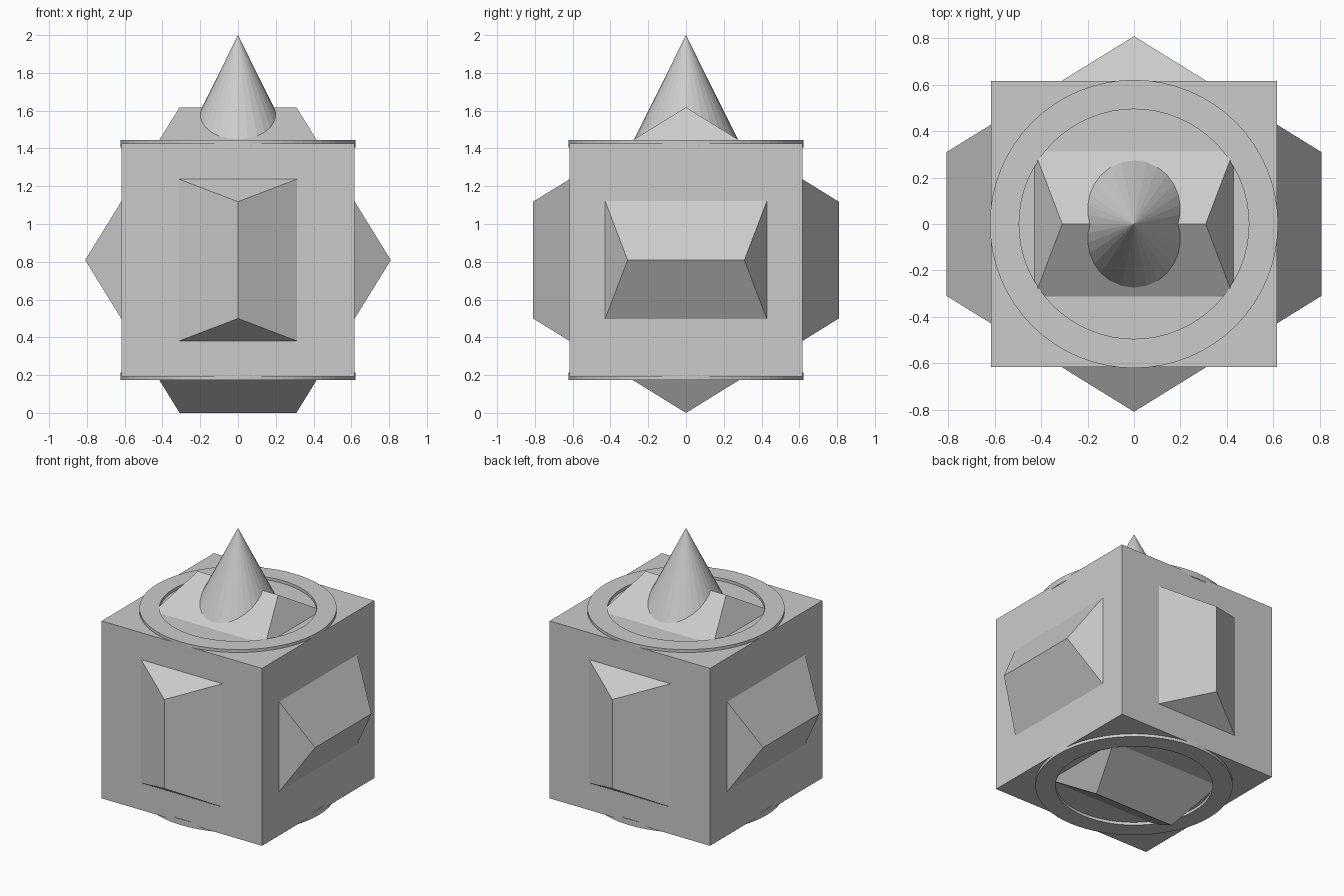
import bpy
import bmesh
from itertools import product
from math import radians, sqrt
from mathutils import Vector

if "Cube" in bpy.data.objects:
    bpy.data.objects.remove(bpy.data.objects["Cube"], do_unlink=True)

PHI = (1 + sqrt(5)) / 2
A = 0.5                      # half edge of the cube inscribed in the dodecahedron
CENTRE = A * PHI             # height of the body centre
HALF = 0.616                 # half side of the block
RIM = 0.02                   # how far the rings stand proud

grey = bpy.data.materials.new("plain grey")
grey.use_nodes = True
colour = (0.6, 0.6, 0.6, 1)
grey.diffuse_color = colour
grey.node_tree.nodes["Principled BSDF"].inputs["Base Color"].default_value = colour


def add_object(name, bm, z):
    bmesh.ops.recalc_face_normals(bm, faces=bm.faces[:])
    mesh = bpy.data.meshes.new(name)
    bm.to_mesh(mesh)
    bm.free()
    mesh.materials.append(grey)
    obj = bpy.data.objects.new(name, mesh)
    obj.location.z = z
    bpy.context.collection.objects.link(obj)
    return obj


# Central block
bm = bmesh.new()
bmesh.ops.create_cube(bm, size=2 * HALF)
add_object("block", bm, CENTRE)

# Dodecahedron whose ridges break through the six block faces
bm = bmesh.new()
for signs in product((-A, A), repeat=3):
    bm.verts.new(signs)
for s, t in product((-A, A), repeat=2):
    ridge = Vector((s / PHI, 0, t * PHI))
    for point in (ridge, ridge.zxy, ridge.yzx):
        bm.verts.new(point)
bmesh.ops.convex_hull(bm, input=bm.verts[:])
bmesh.ops.dissolve_limit(bm, angle_limit=radians(2), verts=bm.verts[:], edges=bm.edges[:])
add_object("dodecahedron", bm, CENTRE)


# Flat rings on the top and bottom faces, spun from a rectangular section
def add_ring(name, z):
    bm = bmesh.new()
    inner, outer = 0.495, 0.621
    section = [bm.verts.new((r, 0, h)) for r, h in
               ((inner, -RIM), (outer, -RIM), (outer, RIM), (inner, RIM))]
    edges = [bm.edges.new((section[i - 1], section[i])) for i in range(4)]
    bmesh.ops.spin(bm, geom=section + edges, axis=(0, 0, 1), cent=(0, 0, 0),
                   angle=radians(360), steps=64, use_merge=True)
    bmesh.ops.remove_doubles(bm, verts=bm.verts[:], dist=0.0001)
    add_object(name, bm, z)


add_ring("top_ring", CENTRE + HALF)
add_ring("bottom_ring", CENTRE - HALF)

# Cone spike straddling the top ridge
bm = bmesh.new()
depth = 0.6
bmesh.ops.create_cone(bm, cap_ends=True, segments=32, radius1=depth * 0.497,
                      radius2=0, depth=depth)
add_object("spike", bm, 2 - depth / 2)
